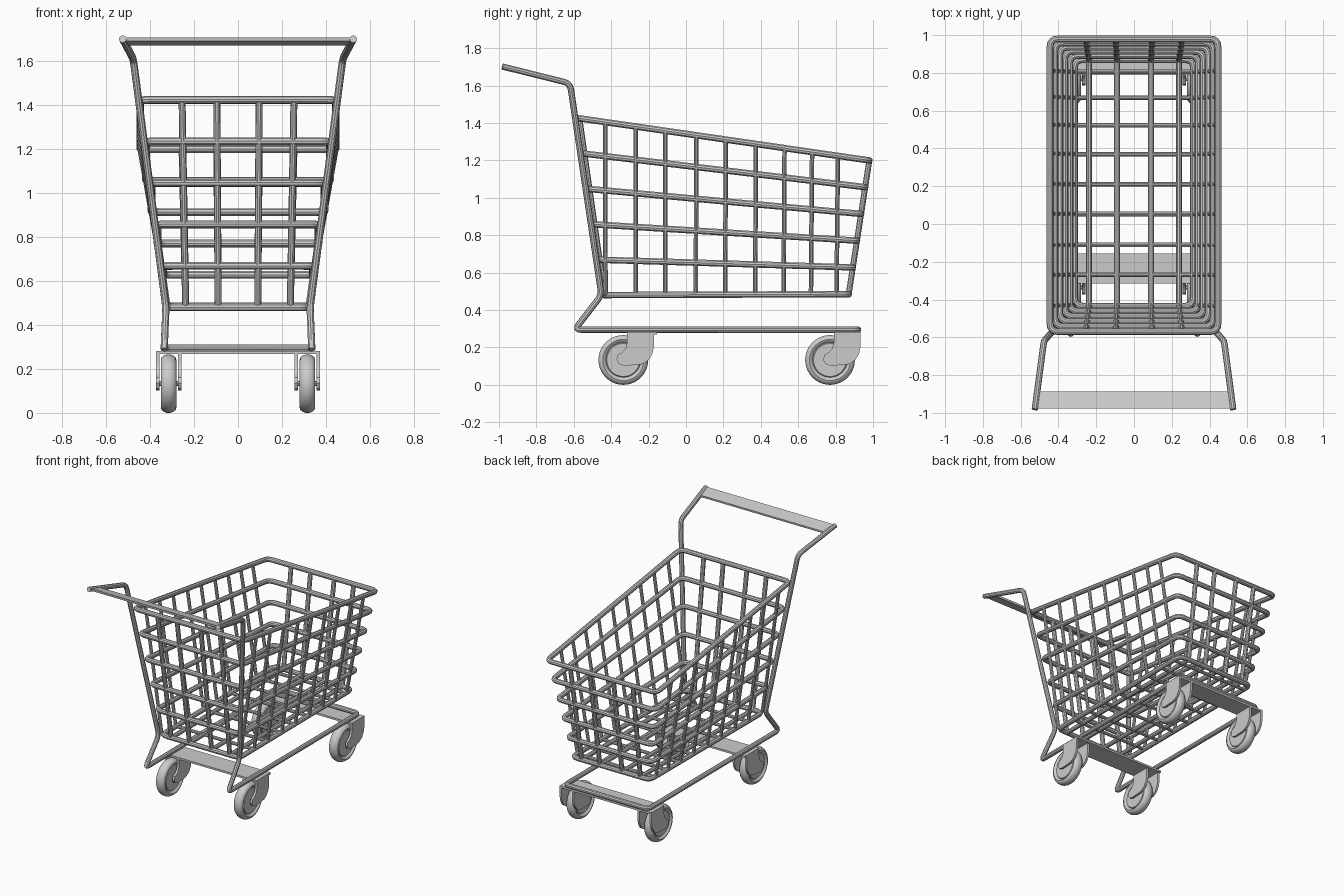
import bpy, bmesh, math
from mathutils import Vector, Matrix

if "Cube" in bpy.data.objects:
    bpy.data.objects.remove(bpy.data.objects["Cube"])


def finish(ob, angle=35):
    bpy.ops.object.select_all(action='DESELECT')
    ob.select_set(True)
    bpy.context.view_layer.objects.active = ob
    if ob.type == 'CURVE':
        bpy.ops.object.convert(target='MESH')
        ob = bpy.context.object
    bpy.ops.object.shade_smooth_by_angle(angle=math.radians(angle))
    return ob


def rounded(points, r, closed):
    """Replace each corner of a path by a short curve."""
    pts = [Vector(p) for p in points]
    n, out = len(pts), []
    for i, p in enumerate(pts):
        if not closed and i in (0, n - 1):
            out.append(p)
            continue
        a = p + (pts[i - 1] - p).normalized() * r
        b = p + (pts[(i + 1) % n] - p).normalized() * r
        for k in range(5):
            t = k / 4
            out.append(a * (1 - t) ** 2 + p * 2 * t * (1 - t) + b * t * t)
    return out


def tube(name, points, radius, bend=0.03, closed=False):
    pts = rounded(points, bend, closed)
    cu = bpy.data.curves.new(name, 'CURVE')
    cu.dimensions = '3D'
    cu.bevel_depth = radius
    cu.bevel_resolution = 3
    cu.use_fill_caps = True
    sp = cu.splines.new('POLY')
    sp.points.add(len(pts) - 1)
    for q, p in zip(sp.points, pts):
        q.co = (*p, 1)
    sp.use_cyclic_u = closed
    ob = bpy.data.objects.new(name, cu)
    bpy.context.collection.objects.link(ob)
    return finish(ob)


def mesh_object(name, bm):
    bmesh.ops.recalc_face_normals(bm, faces=bm.faces)
    me = bpy.data.meshes.new(name)
    bm.to_mesh(me)
    bm.free()
    ob = bpy.data.objects.new(name, me)
    bpy.context.collection.objects.link(ob)
    return finish(ob)


def extrude_x(name, profile, x0, x1):
    """Solid from a (y, z) outline between two x positions."""
    bm = bmesh.new()
    f = bm.faces.new([bm.verts.new((x0, y, z)) for y, z in profile])
    new = bmesh.ops.extrude_face_region(bm, geom=[f])['geom']
    bmesh.ops.translate(bm, vec=(x1 - x0, 0, 0),
                        verts=[v for v in new if isinstance(v, bmesh.types.BMVert)])
    return mesh_object(name, bm)


# Basket shape: linear blend from floor (t=0) to rim (t=1)
def half_width(t): return 0.315 + 0.13 * t
def rear(t): return -0.435 - 0.135 * t, 0.48 + 0.945 * t
def front(t): return 0.87 + 0.11 * t, 0.485 + 0.715 * t


# Basket hoops
for i in range(6):
    t = i / 5
    w, (ry, rz), (fy, fz) = half_width(t), rear(t), front(t)
    tube(f"basket_hoop_{i + 1}",
         [(-w, ry, rz), (w, ry, rz), (w, fy, fz), (-w, fy, fz)],
         0.018, 0.045, True)

# U-shaped wires running across the basket
for i, y in enumerate([-0.43, -0.268, -0.111, 0.053, 0.21, 0.37, 0.522, 0.668, 0.805]):
    s = (y + 0.57) / 1.55
    z = 1.425 - 0.225 * s
    yt = y + 0.012 * (s - 0.3)
    tube(f"cross_wire_{i + 1}",
         [(-0.451, yt, z), (-0.318, y, 0.48), (0.318, y, 0.48), (0.451, yt, z)],
         0.012, 0.02)

# U-shaped wires running along the basket
for i, x in enumerate([-0.238, -0.09, 0.09, 0.238]):
    xt = x * 1.07
    tube(f"long_wire_{i + 1}",
         [(xt, *rear(1)), (x, *rear(0)), (x, *front(0)), (xt, *front(1))],
         0.016, 0.02)

# One continuous tube: handle arms, uprights and base rail
side = [(0.525, -0.982, 1.702), (0.477, -0.62, 1.612), (0.328, -0.452, 0.48),
        (0.336, -0.595, 0.295), (0.336, 0.92, 0.295)]
tube("frame_tube", side + [(-x, y, z) for x, y, z in reversed(side)], 0.017, 0.035)

# Flat handle bar
extrude_x("handle_bar", [(-0.978, 1.709), (-0.976, 1.693), (-0.888, 1.672), (-0.886, 1.686)],
          -0.525, 0.525)

# Wheel half profile (radius, sideways offset)
TYRE = [(0.0, 0.027), (0.088, 0.027), (0.093, 0.021), (0.1, 0.030), (0.110, 0.035),
        (0.121, 0.031), (0.129, 0.020), (0.133, 0.007)]
TYRE += [(r, -x) for r, x in reversed(TYRE)]


def wheel(name, x, y):
    bm = bmesh.new()
    vs = [bm.verts.new((o, 0, r)) for r, o in TYRE]
    es = [bm.edges.new(e) for e in zip(vs, vs[1:])]
    bmesh.ops.spin(bm, geom=vs + es, cent=(0, 0, 0), axis=(1, 0, 0),
                   angle=math.tau, steps=40, use_merge=True)
    bmesh.ops.remove_doubles(bm, verts=bm.verts, dist=1e-4)
    bmesh.ops.translate(bm, verts=bm.verts, vec=(x, y, 0.133))
    mesh_object(name, bm)


# Castor fork outline (y from axle, z)
FORK = [(0.02, 0.275), (0.163, 0.275), (0.163, 0.205), (0.155, 0.165), (0.135, 0.132),
        (0.105, 0.112), (0.07, 0.106), (0.0, 0.103), (-0.025, 0.112), (-0.037, 0.135),
        (-0.03, 0.16), (-0.005, 0.175), (0.012, 0.195), (0.02, 0.225)]

for end, y in (("rear", -0.335), ("front", 0.77)):
    # Mounting plate under the rails
    extrude_x(f"{end}_axle_plate", [(y + a, z) for a, z in
              ((0.02, 0.268), (0.02, 0.282), (0.18 if end == "rear" else 0.163, 0.282),
               (0.18 if end == "rear" else 0.163, 0.268))], -0.374, 0.374)
    for hand, s in (("left", -1), ("right", 1)):
        x = s * 0.316
        wheel(f"{end}_{hand}_wheel", x, y)
        for part, c in (("inner", x - s * 0.05), ("outer", x + s * 0.05)):
            extrude_x(f"{end}_{hand}_{part}_fork", [(y + a, z) for a, z in FORK],
                      c - 0.008, c + 0.008)
        # Axle pin
        tube(f"{end}_{hand}_axle", [(x - 0.05, y, 0.133), (x + 0.05, y, 0.133)], 0.012)
